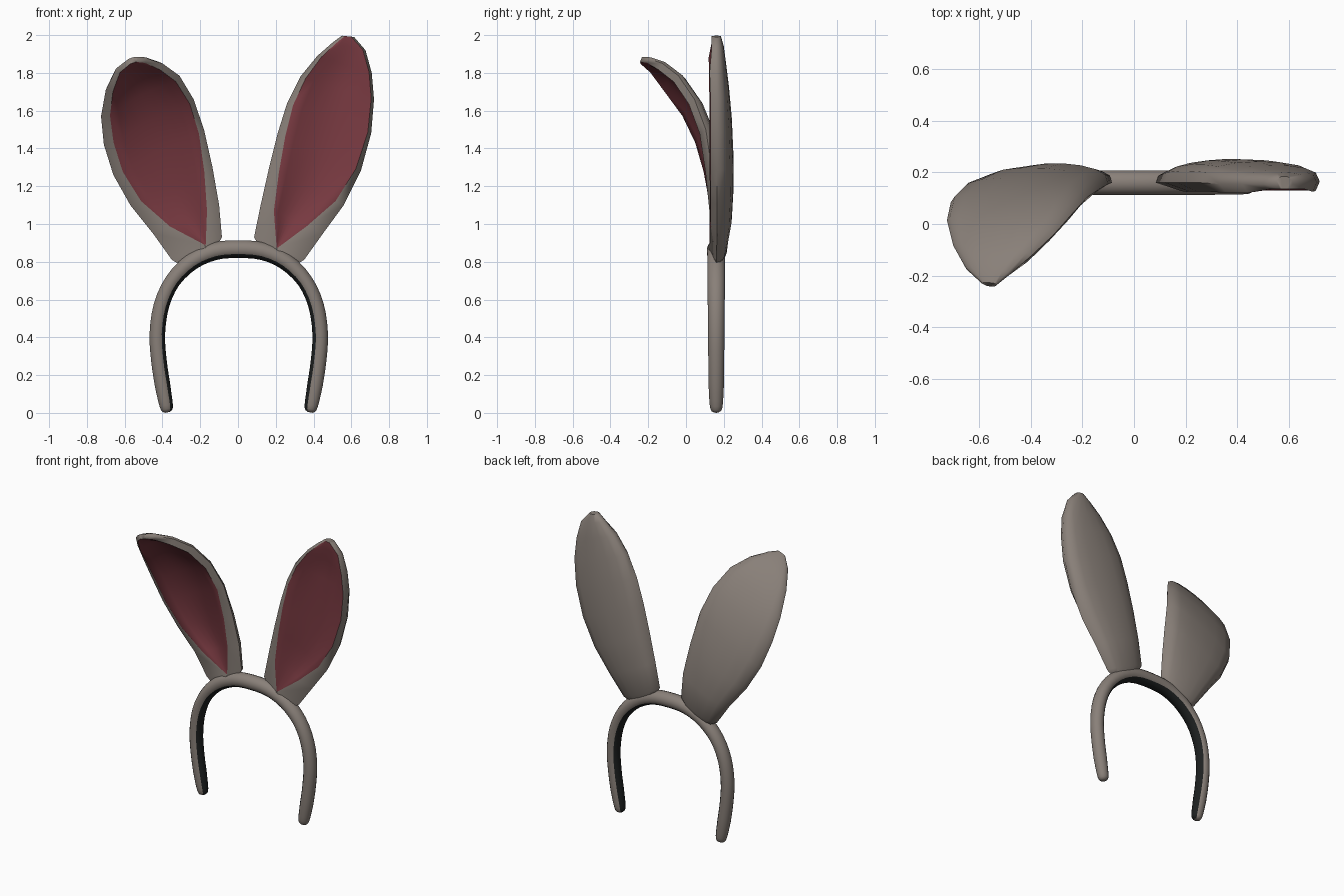
import bpy, bmesh, math
from mathutils import Vector

if "Cube" in bpy.data.objects:
    bpy.data.objects.remove(bpy.data.objects["Cube"])


def material(name, rgb):
    m = bpy.data.materials.new(name)
    m.diffuse_color = (*rgb, 1)
    m.use_nodes = True
    m.node_tree.nodes["Principled BSDF"].inputs["Base Color"].default_value = m.diffuse_color
    return m


GREY = material("warm grey plush", (0.25, 0.215, 0.19))
PINK = material("dusky rose lining", (0.19, 0.042, 0.053))
BLACK = material("black inner lining", (0.012, 0.014, 0.014))


def loft(name, rings, mats, pick):
    """Skin closed rings; pick(row, side) gives the material slot."""
    bm = bmesh.new()
    vs = [[bm.verts.new(p) for p in ring] for ring in rings]
    n = len(rings[0])
    for i in range(len(vs) - 1):
        for j in range(n):
            k = (j + 1) % n
            f = bm.faces.new((vs[i][j], vs[i][k], vs[i + 1][k], vs[i + 1][j]))
            f.material_index = pick(i, j)
    bm.faces.new(vs[0])
    bm.faces.new(vs[-1])
    bmesh.ops.recalc_face_normals(bm, faces=bm.faces)
    me = bpy.data.meshes.new(name)
    bm.to_mesh(me)
    bm.free()
    for m in mats:
        me.materials.append(m)
    ob = bpy.data.objects.new(name, me)
    bpy.context.collection.objects.link(ob)
    bpy.ops.object.select_all(action='DESELECT')
    ob.select_set(True)
    bpy.context.view_layer.objects.active = ob
    bpy.ops.object.shade_smooth_by_angle(angle=math.radians(60))
    return ob


def catmull(pts, steps):
    out = []
    for i in range(len(pts) - 1):
        a, b = pts[max(i - 1, 0)], pts[i]
        c, d = pts[i + 1], pts[min(i + 2, len(pts) - 1)]
        for s in range(steps):
            t = s / steps
            out.append(0.5 * (2 * b + (c - a) * t + (2 * a - 5 * b + 4 * c - d) * t * t
                              + (3 * b - a - 3 * c + d) * t ** 3))
    return out + [pts[-1]]


# headband: elliptical tube along an arch, with rounded ends
half = [(0.373, 0.003), (0.380, 0.04), (0.400, 0.15), (0.419, 0.28), (0.427, 0.42),
        (0.405, 0.57), (0.345, 0.70), (0.245, 0.80), (0.125, 0.855)]
arch = ([Vector((-x, 0.16, z)) for x, z in half] + [Vector((0, 0.16, 0.867))]
        + [Vector((x + 0.008, 0.16, z)) for x, z in reversed(half)])
path = catmull(arch, 3)
SIDES = 16
rings = []
for i, p in enumerate(path):
    t = (path[min(i + 1, len(path) - 1)] - path[max(i - 1, 0)]).normalized()
    inward = Vector((t.z, 0, -t.x))
    e = min(i, len(path) - 1 - i)
    s = (0.3, 0.62, 0.78, 0.86, 0.92, 0.96)[e] if e < 6 else 1
    crown = max(0, (p.z - 0.7) / 0.17)
    rx = (0.042 + 0.006 * crown) * s
    ry = (0.040 + 0.010 * p.z) * s
    rings.append([p + inward * rx * math.cos(a) + Vector((0, ry * math.sin(a), 0))
                  for a in (2 * math.pi * (j + 0.5) / SIDES for j in range(SIDES))])
loft("headband", rings, [GREY, BLACK],
     lambda i, j: 1 if math.cos(2 * math.pi * (j + 1) / SIDES) > 0.6 else 0)

# ears: rows of inner edge, outer edge, back bulge, lining start and end
FRONT = 8   # lining divisions
BACK = 8    # back divisions


def ear(name, rows, sign):
    rings = []
    for i, (a, b, bulge, u1, u2) in enumerate(rows):
        a, b = Vector(a), Vector(b)
        lo, hi = rows[max(i - 1, 0)], rows[min(i + 1, len(rows) - 1)]
        up = (Vector(hi[0]) + Vector(hi[1]) - Vector(lo[0]) - Vector(lo[1])).normalized()
        back = up.cross(b - a).normalized() * sign
        lip = 0.035 if i < len(rows) - 2 else 0.02
        cup = 0.04 * min(1, 3 * (u2 - u1)) if 0 < i < len(rows) - 2 else 0.0
        ring = [a]
        for k in range(FRONT + 1):
            v = k / FRONT
            u = u1 + (u2 - u1) * v
            ring.append(a.lerp(b, u) + back * (cup * math.sin(math.pi * v) - lip))
        ring.append(b)
        for k in range(1, BACK):
            w = math.pi * k / BACK
            u = 0.5 + 0.5 * math.cos(w)
            ring.append(a.lerp(b, u) + back * bulge * math.sin(w) ** 0.7)
        rings.append(ring)
    loft(name, rings, [GREY, PINK],
         lambda i, j: 1 if i >= 1 and 1 <= j <= FRONT else 0)


# upright ear
ear("upright_ear", [
    ((0.13, 0.16, 0.85), (0.30, 0.16, 0.78), 0.03, 0.45, 0.47),
    ((0.085, 0.16, 0.93), (0.35, 0.16, 0.81), 0.055, 0.45, 0.47),
    ((0.12, 0.16, 1.10), (0.45, 0.165, 0.95), 0.08, 0.21, 0.74),
    ((0.165, 0.16, 1.30), (0.56, 0.165, 1.10), 0.09, 0.13, 0.89),
    ((0.21, 0.16, 1.48), (0.65, 0.165, 1.28), 0.088, 0.09, 0.94),
    ((0.26, 0.16, 1.64), (0.705, 0.165, 1.48), 0.08, 0.07, 0.96),
    ((0.33, 0.155, 1.78), (0.72, 0.165, 1.66), 0.068, 0.07, 0.96),
    ((0.42, 0.155, 1.89), (0.708, 0.16, 1.80), 0.055, 0.07, 0.95),
    ((0.50, 0.155, 1.96), (0.675, 0.155, 1.92), 0.045, 0.10, 0.92),
    ((0.55, 0.155, 1.997), (0.615, 0.155, 1.99), 0.03, 0.25, 0.75),
], 1)

# folded ear, curling forward towards its tip
ear("folded_ear", [
    ((-0.13, 0.16, 0.85), (-0.30, 0.16, 0.78), 0.03, 0.32, 0.34),
    ((-0.085, 0.16, 0.93), (-0.35, 0.165, 0.81), 0.055, 0.32, 0.34),
    ((-0.10, 0.155, 1.10), (-0.45, 0.175, 0.95), 0.07, 0.18, 0.74),
    ((-0.135, 0.135, 1.30), (-0.57, 0.16, 1.10), 0.07, 0.10, 0.87),
    ((-0.18, 0.105, 1.50), (-0.66, 0.13, 1.26), 0.06, 0.06, 0.90),
    ((-0.235, 0.045, 1.66), (-0.71, 0.085, 1.42), 0.05, 0.05, 0.90),
    ((-0.31, -0.04, 1.785), (-0.725, 0.015, 1.57), 0.042, 0.06, 0.90),
    ((-0.40, -0.125, 1.85), (-0.70, -0.085, 1.71), 0.035, 0.07, 0.90),
    ((-0.48, -0.195, 1.875), (-0.65, -0.175, 1.81), 0.025, 0.10, 0.88),
    ((-0.53, -0.235, 1.88), (-0.59, -0.23, 1.86), 0.012, 0.25, 0.75),
], -1)
